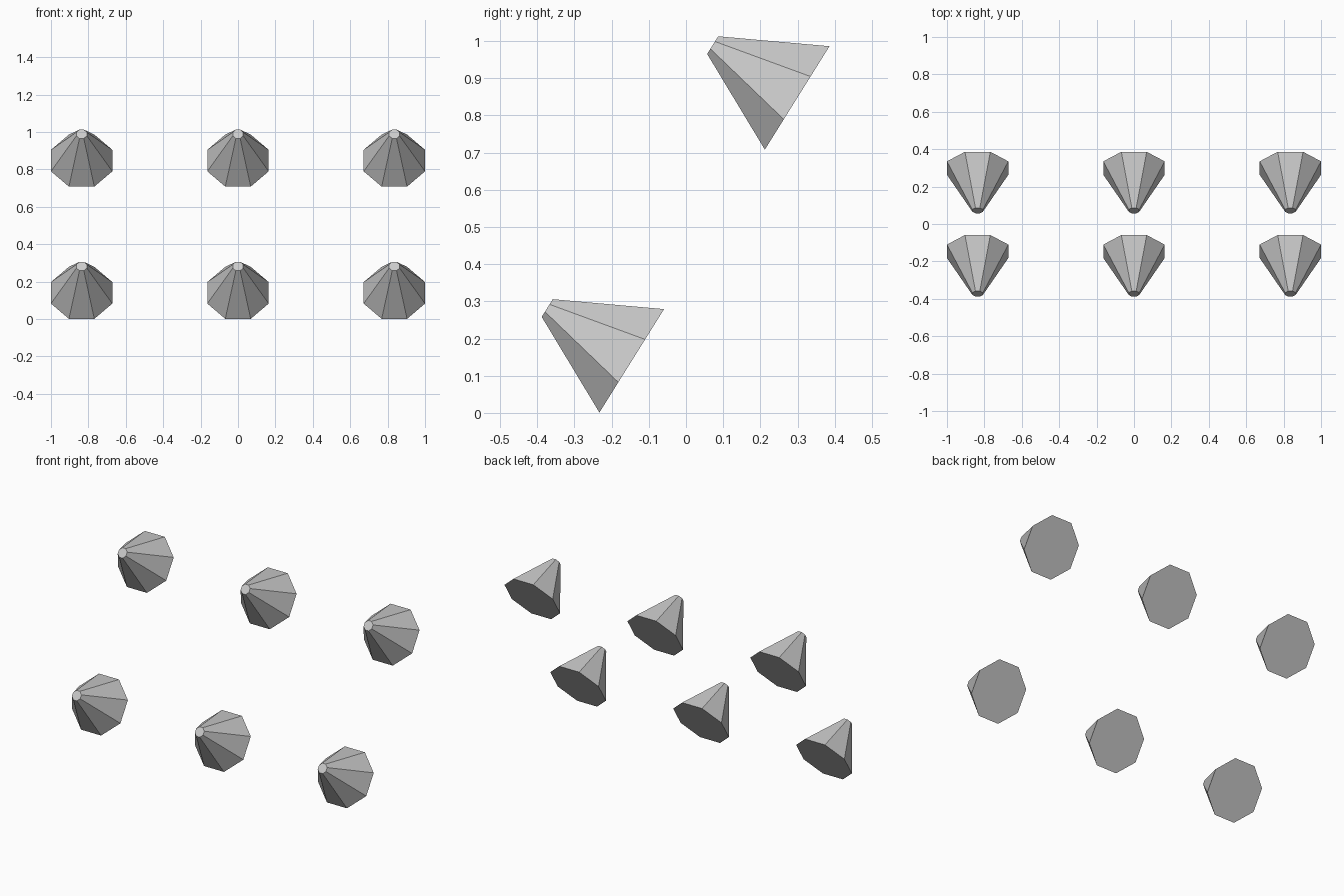
import bpy, bmesh
from math import radians, cos
from mathutils import Matrix

if "Cube" in bpy.data.objects:
    bpy.data.objects.remove(bpy.data.objects["Cube"])

SIDES = 8
BASE_R = 0.164 / cos(radians(22.5))
TIP_R = 0.028 / cos(radians(22.5))
HEIGHT = 0.268


def spike(name, x, y, z):
    """Blunt eight-sided cone, base centre at x, y, z, leaning to the front."""
    bm = bmesh.new()
    bmesh.ops.create_cone(bm, cap_ends=True, segments=SIDES,
                          radius1=BASE_R, radius2=TIP_R, depth=HEIGHT)
    # base on the origin, flats facing the sides, then tilt forward and up
    place = (Matrix.Translation((x, y, z)) @ Matrix.Rotation(radians(58), 4, 'X')
             @ Matrix.Translation((0, 0, HEIGHT / 2))
             @ Matrix.Rotation(radians(22.5), 4, 'Z'))
    # create_cone may start at any vertex: align so that a flat faces +x
    v = bm.verts[:][0].co
    from math import atan2
    bm.transform(place @ Matrix.Rotation(-atan2(v.y, v.x), 4, 'Z'))
    mesh = bpy.data.meshes.new(name)
    bm.to_mesh(mesh)
    bm.free()
    bpy.context.collection.objects.link(bpy.data.objects.new(name, mesh))


# two stepped rows of three spikes
for row, y, z in (("lower", -0.146, 0.14), ("upper", 0.299, 0.847)):
    for side, x in (("left", -0.836), ("middle", 0), ("right", 0.836)):
        spike(f"{row}_{side}_spike", x, y, z)
